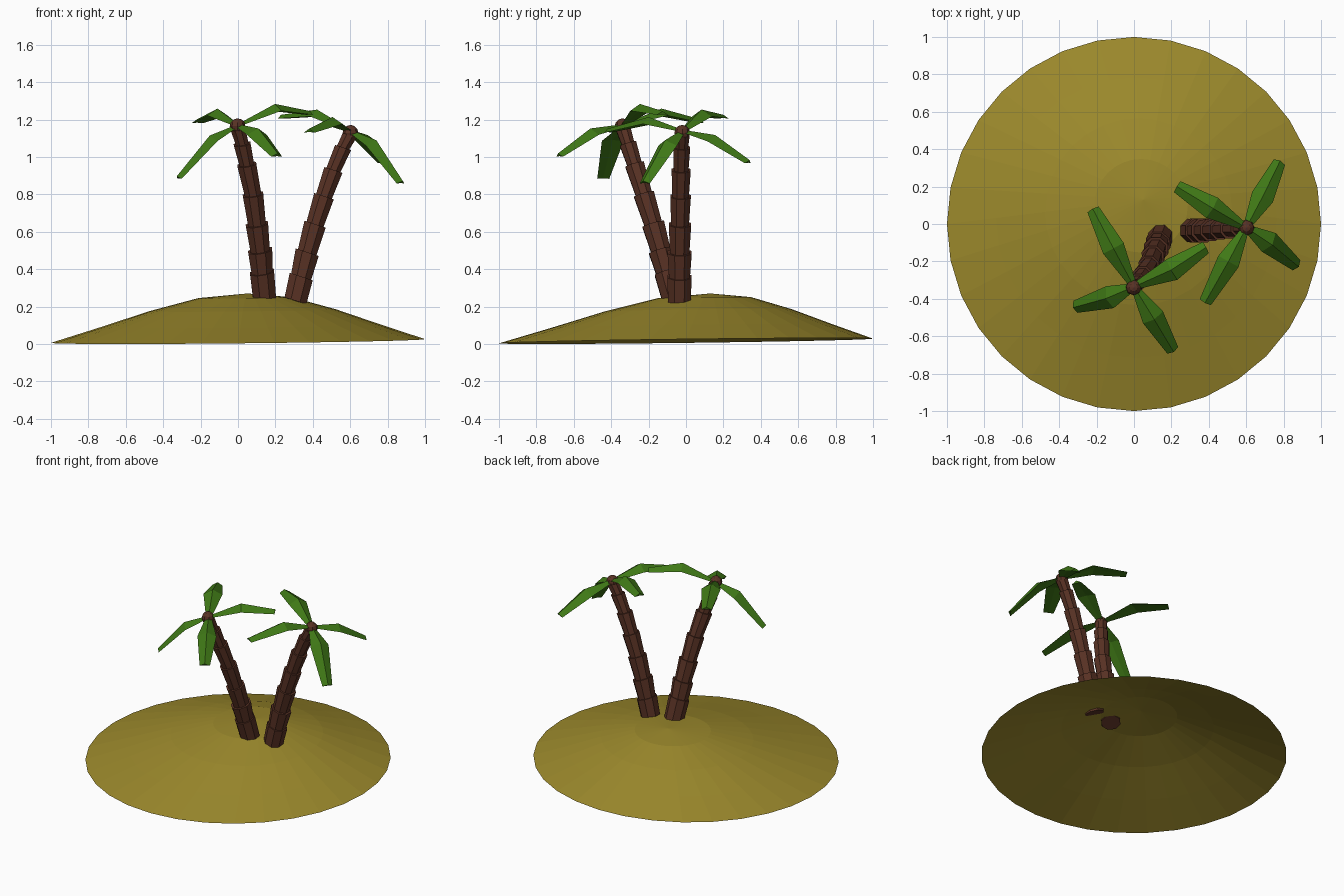
import bpy, bmesh, math
from mathutils import Vector

if "Cube" in bpy.data.objects:
    bpy.data.objects.remove(bpy.data.objects["Cube"])


def material(name, rgb):
    m = bpy.data.materials.new(name)
    m.diffuse_color = (*rgb, 1)
    m.use_nodes = True
    m.node_tree.nodes["Principled BSDF"].inputs["Base Color"].default_value = m.diffuse_color
    return m


SAND = material("sand", (0.33, 0.25, 0.025))
BARK = material("bark", (0.10, 0.032, 0.018))
LEAF = material("leaf", (0.05, 0.19, 0.008))


def finish(bm, name, mat, closed=True):
    if closed:
        bmesh.ops.recalc_face_normals(bm, faces=bm.faces)
    mesh = bpy.data.meshes.new(name)
    bm.to_mesh(mesh)
    bm.free()
    mesh.materials.append(mat)
    ob = bpy.data.objects.new(name, mesh)
    bpy.context.collection.objects.link(ob)
    return ob


def loft(bm, rings, caps=True):
    loops = [[bm.verts.new(p) for p in ring] for ring in rings]
    n = len(loops[0])
    for a, b in zip(loops, loops[1:]):
        for i in range(n):
            j = (i + 1) % n
            bm.faces.new((a[i], a[j], b[j], b[i]))
    if caps:
        bm.faces.new(loops[0][::-1])
        bm.faces.new(loops[-1])
    return loops


# Sand mound: open, slightly tilted dome with its peak off centre
def mound_point(r, h, a):
    x = r * math.cos(a) + 0.05 * (1 - r)
    y = r * math.sin(a) + 0.13 * (1 - r)
    return Vector((x, y, h + 0.016 + 0.01 * x + 0.0125 * y))


bm = bmesh.new()
profile = [(1, 0), (0.75, 0.08), (0.5, 0.163), (0.25, 0.23)]
loops = loft(bm, [[mound_point(r, h, math.tau * i / 32) for i in range(32)]
                  for r, h in profile], caps=False)
peak = bm.verts.new(mound_point(0, 0.252, 0))
for i in range(32):
    bm.faces.new((loops[-1][i], loops[-1][(i + 1) % 32], peak))
finish(bm, "sand_mound", SAND, closed=False)


# Trunk: stacked eight-sided sections that flare towards their tops
def trunk(name, path, radii):
    bm = bmesh.new()
    pts = [Vector(p) for p in path]
    axis = (pts[-1] - pts[0]).normalized()
    u = axis.cross(Vector((0, 1, 0))).normalized()
    v = axis.cross(u)
    rings = []

    def ring(c, r):
        rings.append([c + r * (math.cos(a) * u + math.sin(a) * v)
                      for a in (math.tau * (i + 0.5) / 8 for i in range(8))])

    for k, (a, b) in enumerate(zip(pts, pts[1:])):
        r = radii[k]
        ring(a, r if k == 0 else r * 0.92)
        ring(b, r * 1.06)
    loft(bm, rings)
    finish(bm, name, BARK)
    # Rounded knob where the leaves meet
    bpy.ops.mesh.primitive_uv_sphere_add(segments=8, ring_count=6, radius=0.042,
                                         location=pts[-1] + 0.015 * axis)
    knob = bpy.context.object
    knob.name = name + "_knob"
    knob.data.materials.append(BARK)


# Leaf: ridged blade, narrow at the root, widest midway, blunt at the tip
def leaf(name, root, mid, tip):
    root, mid, tip = Vector(root), Vector(mid), Vector(tip)
    side = (tip - root).cross(Vector((0, 0, 1))).normalized()
    bm = bmesh.new()
    rings = []
    for p, d, w in ((root, mid - root, 0.018), (mid, tip - root, 0.062),
                    (tip, tip - mid, 0.034)):
        up = side.cross(d.normalized())
        rings.append([p + up * w * 0.3, p + side * w - up * w * 0.3,
                      p - up * w * 0.2, p - side * w - up * w * 0.3])
    loft(bm, rings)
    finish(bm, name, LEAF)


RADII = [0.066, 0.066, 0.061, 0.056, 0.052, 0.046, 0.040]

trunk("left_trunk",
      [(0.143, -0.065, 0.235), (0.128, -0.105, 0.385), (0.118, -0.135, 0.50),
       (0.101, -0.175, 0.64), (0.08, -0.225, 0.80), (0.047, -0.275, 0.96),
       (0.022, -0.31, 1.07), (0.0, -0.335, 1.15)], RADII)
trunk("right_trunk",
      [(0.307, -0.035, 0.23), (0.338, -0.035, 0.36), (0.37, -0.034, 0.49),
       (0.412, -0.032, 0.64), (0.46, -0.029, 0.79), (0.51, -0.026, 0.93),
       (0.562, -0.023, 1.05), (0.597, -0.02, 1.115)], RADII)

# Leaf crowns: (midpoint, tip) of every blade around each knob
crowns = {
    "left_leaf": ((0.0, -0.335, 1.17), [
        ((-0.11, -0.13, 1.24), (-0.22, 0.08, 1.19)),
        ((0.20, -0.245, 1.265), (0.385, -0.125, 1.235)),
        ((-0.14, -0.395, 1.10), (-0.32, -0.445, 0.89)),
        ((0.105, -0.505, 1.135), (0.21, -0.68, 1.01))]),
    "right_leaf": ((0.60, -0.02, 1.14), [
        ((0.42, 0.085, 1.235), (0.23, 0.20, 1.215)),
        ((0.69, 0.15, 1.10), (0.78, 0.335, 0.975)),
        ((0.73, -0.105, 1.075), (0.875, -0.225, 0.865)),
        ((0.505, -0.20, 1.195), (0.38, -0.42, 1.14))]),
}
for name, (root, blades) in crowns.items():
    for i, (mid, tip) in enumerate(blades, 1):
        leaf(f"{name}_{i}", root, mid, tip)
